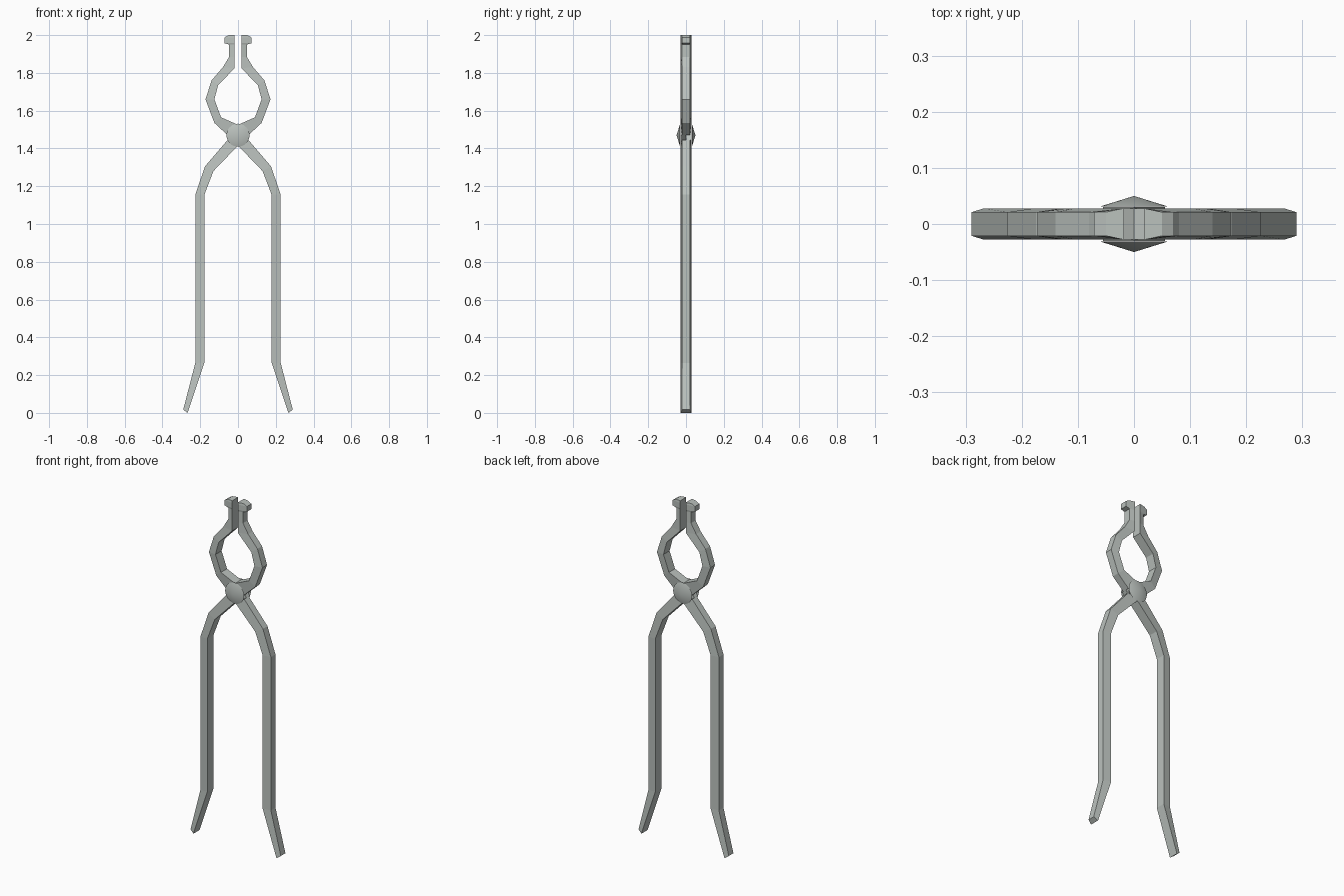
import bpy
import bmesh
import math
from mathutils import Matrix

default_cube = bpy.data.objects.get("Cube")
if default_cube:
    bpy.data.objects.remove(default_cube, do_unlink=True)

# One plain metal colour for everything
STEEL = (0.50, 0.54, 0.515, 1.0)
steel = bpy.data.materials.new("grey steel")
steel.use_nodes = True
steel.diffuse_color = STEEL
steel.node_tree.nodes["Principled BSDF"].inputs["Base Color"].default_value = STEEL

NARROW, WIDE = 0.021, 0.028   # half depth of the outer and the inner edge
LAP = 0.03                    # half depth at the crossing
PIVOT_Z = 1.47


def finish(name, bm):
    bmesh.ops.recalc_face_normals(bm, faces=bm.faces)
    mesh = bpy.data.meshes.new(name)
    bm.to_mesh(mesh)
    bm.free()
    mesh.materials.append(steel)
    obj = bpy.data.objects.new(name, mesh)
    bpy.context.collection.objects.link(obj)
    return obj


def loft_bar(name, stations, outer_depth, inner_depth, turned):
    """Bar through (outer x, outer z, inner x, inner z) stations.
    Each depth is a (front y, back y) pair."""
    bm = bmesh.new()
    rings = []
    for ox, oz, ix, iz in stations:
        section = [(ox, y, oz) for y in outer_depth]
        section += [(ix, y, iz) for y in reversed(inner_depth)]
        rings.append([bm.verts.new(p) for p in section])
    for low, high in zip(rings, rings[1:]):
        for i in range(len(low)):
            j = (i + 1) % len(low)
            bm.faces.new((low[i], low[j], high[j], high[i]))
    bm.faces.new(rings[0])
    bm.faces.new(rings[-1])
    if turned:
        bm.transform(Matrix.Rotation(math.pi, 4, "Z"))
    return finish(name, bm)


# Handle on the +x side, from the splayed foot up to the crossing
handle = [
    (0.29, 0.017, 0.267, 0.0),
    (0.226, 0.265, 0.178, 0.265),
    (0.226, 1.155, 0.178, 1.155),
    (0.175, 1.305, 0.13, 1.28),
    (0.055, 1.445, 0.0, 1.415),
]
# Thinned crossing that laps over the other arm
crossing = [
    (0.055, 1.445, 0.0, 1.415),
    (0.0, 1.525, -0.055, PIVOT_Z),
]
# Bowed jaw on the -x side, ending in a lipped tip
jaw = [
    (-0.055, PIVOT_Z, 0.0, 1.525),
    (-0.125, 1.535, -0.09, 1.565),
    (-0.172, 1.66, -0.125, 1.66),
    (-0.14, 1.76, -0.105, 1.735),
    (-0.08, 1.83, -0.018, 1.825),
    (-0.047, 1.885, -0.018, 1.885),
    (-0.047, 1.95, -0.018, 1.95),
    (-0.071, 1.957, -0.018, 1.957),
    (-0.071, 1.988, -0.018, 1.988),
    (-0.05, 2.0, -0.018, 2.0),
]

# The second arm is the first turned half way round the upright axis
for side, turned in (("left", False), ("right", True)):
    other = "left" if turned else "right"
    outer, inner = (-NARROW, NARROW), (-WIDE, WIDE)
    loft_bar(side + "_handle", handle, outer, inner, turned)
    loft_bar(side + "_crossing", crossing, (0, LAP), (0, LAP), turned)
    loft_bar(other + "_jaw", jaw, outer, inner, turned)

# Shallow conical rivet heads, front and back
for name, sign in (("front_rivet_head", -1), ("back_rivet_head", 1)):
    bm = bmesh.new()
    bmesh.ops.create_cone(bm, cap_ends=True, segments=24, radius1=0.061,
                          radius2=0, depth=0.019)
    bm.transform(Matrix.Translation((0, sign * 0.0405, PIVOT_Z))
                 @ Matrix.Rotation(-sign * math.pi / 2, 4, "X"))
    rivet = finish(name, bm)
    bpy.ops.object.select_all(action="DESELECT")
    rivet.select_set(True)
    bpy.context.view_layer.objects.active = rivet
    bpy.ops.object.shade_smooth_by_angle(angle=math.radians(30))
